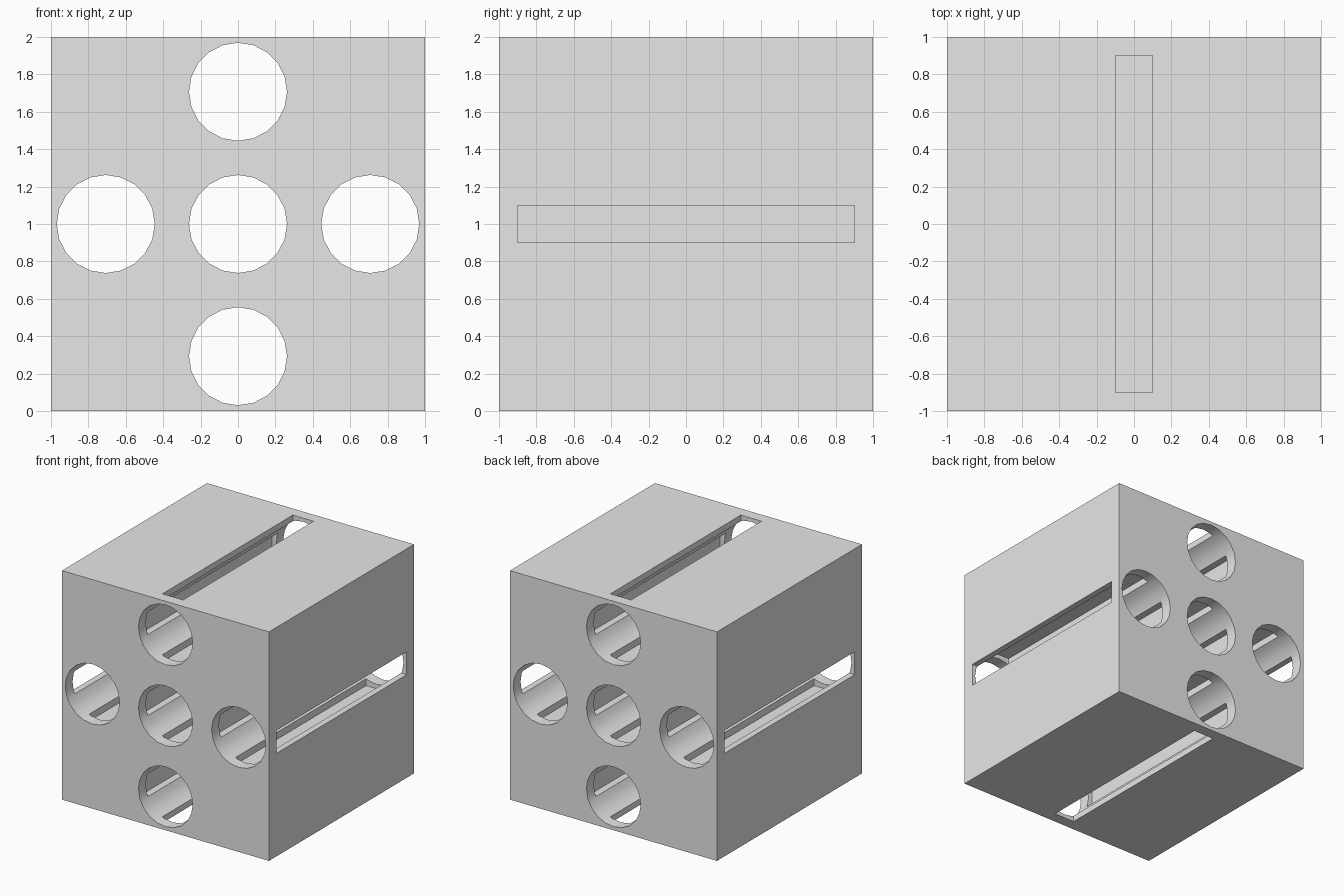
import bpy
import bmesh
import math
from mathutils import Matrix

old = bpy.data.objects.get("Cube")
if old:
    bpy.data.objects.remove(old, do_unlink=True)

SPACING = 0.707   # distance from the middle bore to each outer bore
RADIUS = 0.262
SIDES = 20
BAR_REACH = 0.6   # full width of a slot bar across a bore
CENTRES = [(0, 1), (SPACING, 1), (-SPACING, 1), (0, 1 + SPACING), (0, 1 - SPACING)]

grey = bpy.data.materials.new("light_grey")
grey.use_nodes = True
colour = (0.8, 0.8, 0.8, 1)
grey.diffuse_color = colour
grey.node_tree.nodes["Principled BSDF"].inputs["Base Color"].default_value = colour


def finish(name, bm):
    mesh = bpy.data.meshes.new(name)
    bm.to_mesh(mesh)
    bm.free()
    mesh.materials.append(grey)
    obj = bpy.data.objects.new(name, mesh)
    bpy.context.collection.objects.link(obj)
    return obj


def add_box(bm, x, z, size):
    place = Matrix.Translation((x, 0, z)) @ Matrix.Diagonal((*size, 1))
    bmesh.ops.create_cube(bm, size=1, matrix=place)


def bores():
    # Round holes running from front to back
    bm = bmesh.new()
    for x, z in CENTRES:
        turn = Matrix.Rotation(math.pi / 2, 4, "X")
        bmesh.ops.create_cone(bm, cap_ends=True, segments=SIDES, radius1=RADIUS,
                              radius2=RADIUS, depth=2.4,
                              matrix=Matrix.Translation((x, 0, z)) @ turn)
    return finish("bore_cutter", bm)


def bars(name, size):
    # Long bars that groove each bore and open the outer ones as slots
    bm = bmesh.new()
    for x, z in CENTRES:
        add_box(bm, x, z, size)
    return finish(name, bm)


# Solid block
bm = bmesh.new()
add_box(bm, 0, 1, (2, 2, 2))
block = finish("slotted_block", bm)

cutters = [
    bores(),
    bars("side_slot_cutter", (BAR_REACH, 1.8, 0.2)),
    bars("upright_slot_cutter", (0.2, 1.8, BAR_REACH)),
]

# Cut the block, then drop the cutters
bpy.ops.object.select_all(action="DESELECT")
block.select_set(True)
bpy.context.view_layer.objects.active = block
for cutter in cutters:
    cutter.hide_render = True
    cut = block.modifiers.new(cutter.name, "BOOLEAN")
    cut.operation = "DIFFERENCE"
    cut.solver = "EXACT"
    cut.object = cutter
    bpy.ops.object.modifier_apply(modifier=cut.name)
    bpy.data.objects.remove(cutter, do_unlink=True)

bpy.ops.object.shade_smooth_by_angle(angle=math.radians(30))
